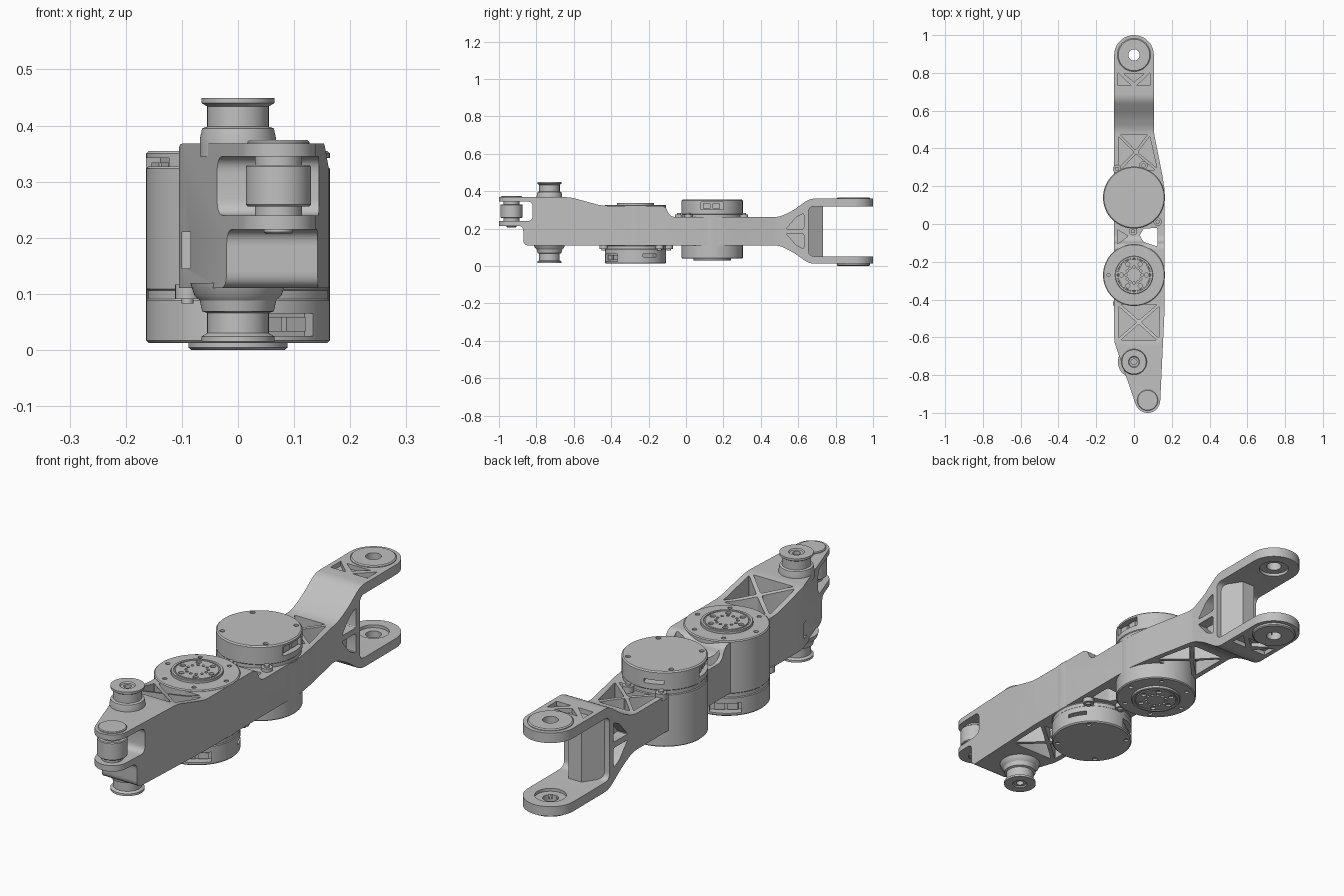
import bpy, bmesh
from math import sin, cos, pi, radians
from mathutils import Matrix, Vector

cube = bpy.data.objects.get("Cube")
if cube:
    bpy.data.objects.remove(cube, do_unlink=True)

grey = bpy.data.materials.new("light_grey")
grey.use_nodes = True
grey.diffuse_color = (0.53, 0.53, 0.53, 1)
grey.node_tree.nodes["Principled BSDF"].inputs["Base Color"].default_value = (0.53, 0.53, 0.53, 1)


def finish(name, bm):
    bmesh.ops.recalc_face_normals(bm, faces=bm.faces)
    me = bpy.data.meshes.new(name)
    bm.to_mesh(me)
    bm.free()
    me.materials.append(grey)
    ob = bpy.data.objects.new(name, me)
    bpy.context.collection.objects.link(ob)
    return ob


def prism(name, pts, lo, hi, axis="z"):
    """Extrude a flat outline along z, or a (y, z) outline along x."""
    bm = bmesh.new()
    put = (lambda p, t: (p[0], p[1], t)) if axis == "z" else (lambda p, t: (t, p[0], p[1]))
    face = bm.faces.new([bm.verts.new(put(p, lo)) for p in pts])
    new = bmesh.ops.extrude_face_region(bm, geom=[face])["geom"]
    step = Vector(put((0, 0), hi - lo))
    bmesh.ops.translate(bm, vec=step, verts=[v for v in new if isinstance(v, bmesh.types.BMVert)])
    return finish(name, bm)


def lathe(name, prof, at=(0, 0, 0), closed=False, steps=64):
    """Turn an (r, z) profile around a vertical axis."""
    bm = bmesh.new()
    vs = [bm.verts.new((r, 0, z)) for r, z in prof]
    es = [bm.edges.new(e) for e in zip(vs, vs[1:] + (vs[:1] if closed else []))]
    bmesh.ops.spin(bm, geom=vs + es, cent=(0, 0, 0), axis=(0, 0, 1), angle=2 * pi, steps=steps)
    bmesh.ops.remove_doubles(bm, verts=bm.verts, dist=1e-5)
    bmesh.ops.translate(bm, vec=at, verts=bm.verts)
    return finish(name, bm)


def disc(name, r, lo, hi, x=0, y=0, b=0.0, steps=64):
    prof = [(0, lo), (r - b, lo), (r, lo + b), (r, hi - b), (r - b, hi), (0, hi)]
    if not b:
        prof = [(0, lo), (r, lo), (r, hi), (0, hi)]
    return lathe(name, prof, (x, y, 0), steps=steps)


def box(name, x0, x1, y0, y1, z0, z1):
    return prism(name, [(x0, y0), (x1, y0), (x1, y1), (x0, y1)], z0, z1)


def boolean(ob, cutters, op="DIFFERENCE"):
    for c in cutters:
        m = ob.modifiers.new("cut", "BOOLEAN")
        m.operation, m.solver, m.object = op, "EXACT", c
        bpy.context.view_layer.objects.active = ob
        bpy.ops.object.modifier_apply(modifier=m.name)
        bpy.data.objects.remove(c, do_unlink=True)


def arc(cx, cy, r, a0, a1, n=18):
    return [(cx + r * cos(radians(a0 + (a1 - a0) * i / n)),
             cy + r * sin(radians(a0 + (a1 - a0) * i / n))) for i in range(n + 1)]


def fillet(pts, r, n=6):
    """Round every corner of a closed outline."""
    out = []
    for i, p in enumerate(pts):
        p, a, b = Vector(p), Vector(pts[i - 1]), Vector(pts[(i + 1) % len(pts)])
        s = p + (a - p).normalized() * min(r, (a - p).length * 0.45)
        e = p + (b - p).normalized() * min(r, (b - p).length * 0.45)
        for k in range(n + 1):
            t = k / n
            out.append(tuple(s * (1 - t) ** 2 + p * 2 * t * (1 - t) + e * t * t))
    return out


def truss(quad, lo, hi):
    """Four triangular pockets that leave an X of ribs."""
    centre = sum((Vector(q) for q in quad), Vector((0, 0))) / 4
    cuts = []
    for i in range(4):
        tri = [Vector(quad[i]), Vector(quad[(i + 1) % 4]), centre]
        g = sum(tri, Vector((0, 0))) / 3
        cuts.append(prism("pocket", fillet([g + (p - g) * 0.84 for p in tri], 0.008, 3), lo, hi))
    return cuts


# Main frame: plan outline intersected with the side profile
plan = (arc(0, 0.895, 0.105, 0, 180) + [(-0.105, -0.60), (-0.102, -0.63)]
        + arc(0.072, -0.933, 0.067, 199, 356) + [(0.162, -0.45), (0.162, 0.18), (0.15, 0.26), (0.108, 0.47), (0.105, 0.5)])
profile = [(-1.1, 0.368), (-0.62, 0.368), (-0.45, 0.322), (-0.11, 0.322), (-0.085, 0.262),
           (0.5, 0.262), (0.57, 0.295), (0.66, 0.36), (1.1, 0.36), (1.1, 0.318), (0.655, 0.318),
           (0.655, 0.052), (1.1, 0.052), (1.1, 0.012), (0.66, 0.012), (0.57, 0.075), (0.5, 0.11),
           (-0.87, 0.11), (-0.87, 0.215), (-1.1, 0.215), (-1.1, 0.24), (-0.82, 0.24),
           (-0.82, 0.345), (-1.1, 0.345)]
frame = prism("frame", plan, -0.5, 1)
boolean(frame, [prism("side_profile", fillet(profile, 0.03), -0.5, 0.5, "x")], "INTERSECT")

# Ribbed pockets on top and underside
front_quad = [(-0.088, -0.62), (0.137, -0.62), (0.142, -0.42), (-0.088, -0.42)]
rear_quad = [(-0.088, 0.28), (0.13, 0.28), (0.085, 0.48), (-0.088, 0.48)]
cuts = truss(front_quad, 0.24, 0.6) + truss(front_quad, -0.1, 0.2)
cuts += truss(rear_quad, 0.2, 0.6) + truss(rear_quad, -0.1, 0.17)
cuts.append(prism("through_hole", fillet([(0.03, -0.06), (0.05, -0.025), (0.125, -0.02),
                                          (0.125, -0.12), (0.05, -0.095)], 0.01), -0.1, 0.6))
for lo, hi in ((0.2, 0.6), (-0.1, 0.17)):
    cuts.append(prism("side_pocket", fillet([(-0.088, -0.03), (-0.088, -0.105), (-0.03, -0.065)], 0.008), lo, hi))

# Fork pockets, windows and pin holes
for lo, hi in ((0.34, 0.5), (-0.1, 0.03)):
    for s in (-1, 1):
        cuts.append(prism("arm_pocket", [(s * 0.085, 0.8), (s * 0.085, 0.733), (s * 0.015, 0.733)], lo, hi))
    cuts.append(prism("arm_pocket", [(-0.055, 0.797), (0.055, 0.797), (0, 0.752)], lo, hi))
for lo, hi in ((0.06, 0.3), (-0.3, -0.06)):
    for s in (1, -1):
        tri = [(0.535, 0.186 + s * 0.012), (0.63, 0.186 + s * 0.012), (0.63, 0.186 + s * 0.095), (0.59, 0.186 + s * 0.075)]
        cuts.append(prism("fork_window", fillet(tri, 0.01, 3), lo, hi, "x"))
cuts.append(disc("pin_hole", 0.03, -0.2, 0.7, 0, 0.895))
cuts.append(disc("inner_recess", 0.06, 0.04, 0.33, 0, 0.895))
cuts.append(box("front_slot", -0.1, -0.085, -0.7, -0.58, 0.145, 0.21))
boolean(frame, cuts)

# Fork bosses and wedge on the fork web
for name, lo, hi in (("upper_fork_boss", 0.35, 0.367), ("lower_fork_boss", 0, 0.02)):
    lathe(name, [(0.03, lo), (0.083, lo), (0.088, lo + 0.004), (0.088, hi - 0.004), (0.083, hi), (0.03, hi)],
          (0, 0.895, 0), closed=True)
prism("fork_web_wedge", [(-0.085, 0.65), (0.085, 0.65), (0.03, 0.733), (-0.03, 0.733)], 0.045, 0.325)


def motor(prefix, move, windows, slots):
    """Drive unit with its cover up and its output plate down."""
    parts = []
    hub = disc(prefix + "_housing", 0.164, 0.04, 0.262, b=0.004)
    boolean(hub, [disc("screw_hole", 0.009, 0, 0.048, 0.135 * cos(i * pi / 3), 0.135 * sin(i * pi / 3), steps=16)
                  for i in range(6)])
    cover = disc(prefix + "_cover", 0.164, 0.274, 0.355, b=0.005)
    cuts = [disc("screw_hole", 0.01, 0.348, 0.4, 0.142 * cos(a), 0.142 * sin(a), steps=16)
            for a in (radians(45 + 90 * i) for i in range(4))]
    for angles, half, z0, z1 in ((windows, 0.06, 0.302, 0.342), (slots, 0.04, 0.302, 0.318)):
        for a in angles:
            cuts.append(box("window", 0.125, 0.2, -half, half, z0, z1))
            cuts[-1].data.transform(Matrix.Rotation(radians(a), 4, "Z"))
    boolean(cover, cuts)
    for a in windows:
        for k, y in enumerate((-0.028, 0.022)):
            plug = box(prefix + "_connector_%d" % k, 0.12, 0.147, y - 0.02, y + 0.02, 0.308, 0.334)
            plug.data.transform(Matrix.Rotation(radians(a), 4, "Z"))
            parts.append(plug)
    flange = disc(prefix + "_flange", 0.161, 0.255, 0.28)
    for x, y in ((0.05, 0.17), (-0.09, 0.152), (0.125, -0.128), (-0.005, -0.178)):
        ear = disc(prefix + "_ear", 0.022, 0.25, 0.276, x, y, steps=24)
        screw = disc(prefix + "_ear_screw", 0.011, 0.27, 0.284, x, y, steps=16)
        parts += [ear, screw]
    plate = lathe(prefix + "_output_plate", [(0, 0.029), (0.083, 0.029), (0.084, 0.033), (0.088, 0.033),
                                             (0.089, 0.029), (0.098, 0.029), (0.1, 0.031), (0.1, 0.06), (0, 0.06)])
    holes = []
    for n, ring, r in ((12, 0.042, 0.006), (6, 0.066, 0.011)):
        holes += [disc("bolt_hole", r, 0, 0.037, ring * cos(2 * pi * i / n), ring * sin(2 * pi * i / n), steps=16)
                  for i in range(n)]
    boolean(plate, holes)
    for ob in parts + [hub, cover, flange, plate]:
        ob.data.transform(move)


motor("rear_motor", Matrix.Translation((0, 0.14, 0)), (0, 200), (110,))
motor("front_motor", Matrix.Translation((0, -0.27, 0.367)) @ Matrix.Rotation(pi, 4, "X"), (57, -123), (-28,))

# Flanged pulleys above and below the front
pulley = [(0.015, 0.345), (0.085, 0.345), (0.078, 0.366), (0.068, 0.376), (0.064, 0.395), (0.055, 0.398),
          (0.055, 0.434), (0.065, 0.44), (0.065, 0.449), (0.03, 0.449), (0.026, 0.444), (0.015, 0.444)]
lathe("upper_pulley", [(min(r, 0.068), z) for r, z in pulley], (0, -0.73, 0), closed=True)
low = lathe("lower_pulley", pulley, closed=True)
low.data.transform(Matrix.Translation((0, -0.73, 0.464)) @ Matrix.Rotation(pi, 4, "X"))

# Tip roller between the front arms
tip = (0.072, -0.933)
disc("tip_roller", 0.058, 0.256, 0.33, *tip, b=0.003)
disc("tip_axle", 0.042, 0.235, 0.35, *tip)
disc("tip_cap", 0.055, 0.36, 0.374, *tip, b=0.003)
disc("tip_pin", 0.026, 0.207, 0.23, *tip, b=0.003)

# Smooth shading with sharp edges kept
bpy.ops.object.select_all(action="DESELECT")
for ob in bpy.context.collection.objects:
    if ob.type == "MESH" and ob.data.materials and ob.data.materials[0] == grey:
        ob.select_set(True)
        bpy.context.view_layer.objects.active = ob
bpy.ops.object.shade_smooth_by_angle(angle=radians(30))
